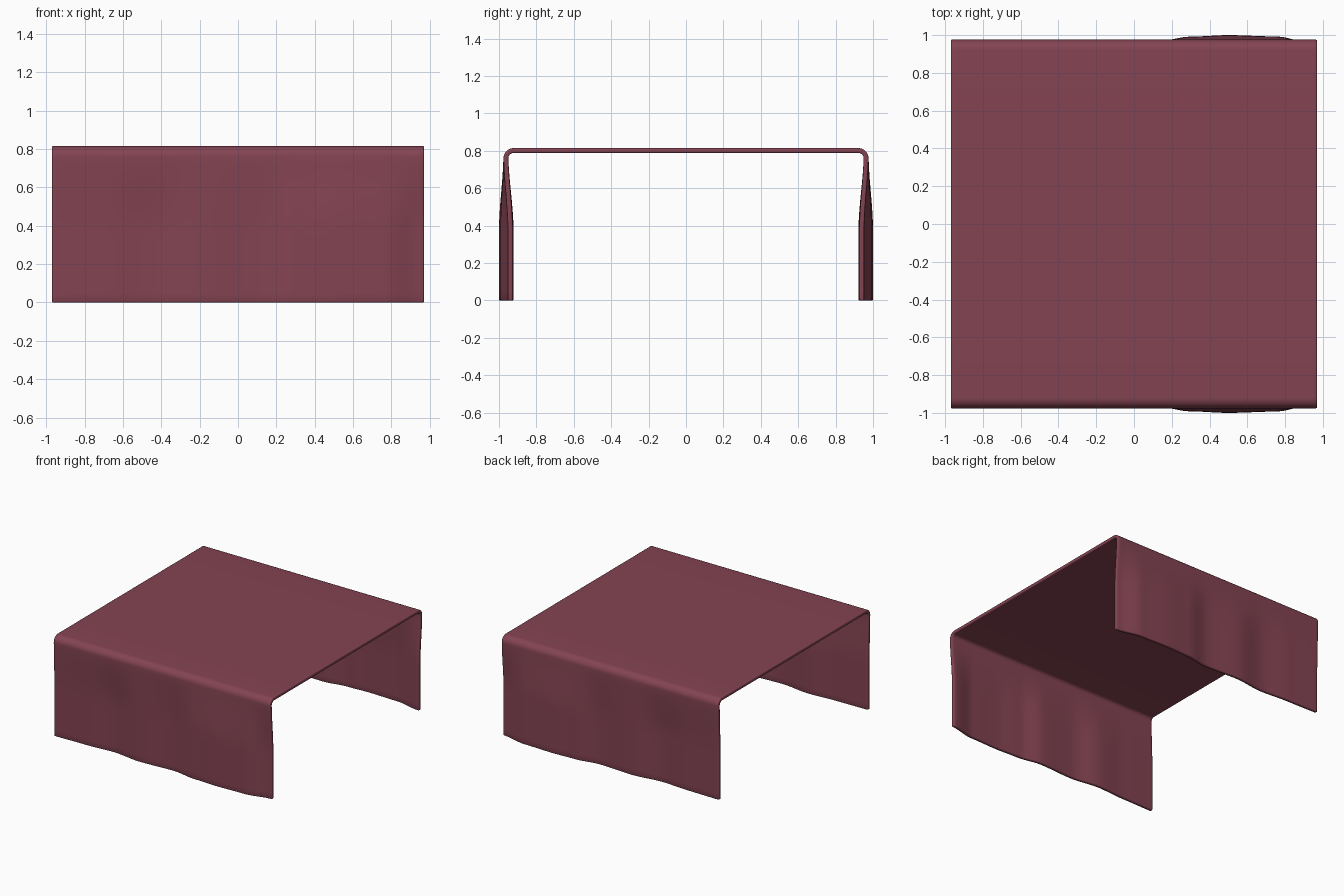
import bpy, bmesh, math

if "Cube" in bpy.data.objects:
    bpy.data.objects.remove(bpy.data.objects["Cube"])

# Outer distance of the hanging hem from the centre, along x
HEM = [(-0.97, .966), (-0.7, .962), (-0.45, .948), (-0.2, .976), (0.1, .962),
       (0.3, .992), (0.5, 1.0), (0.75, .993), (0.97, .952)]
HALF_X, TOP, SIDE, R = 0.97, 0.815, 0.976, 0.055


def smooth(t):
    t = max(0.0, min(1.0, t))
    return t * t * (3 - 2 * t)


def hem(x):
    for (x0, y0), (x1, y1) in zip(HEM, HEM[1:]):
        if x <= x1:
            return y0 + (y1 - y0) * smooth((x - x0) / (x1 - x0))
    return HEM[-1][1]


# Half profile (distance from centre, height), from the hem up to the top
half = [(SIDE, (TOP - R) * k / 16) for k in range(16)]
half += [(SIDE - R + R * math.cos(a), TOP - R + R * math.sin(a))
         for a in (math.pi / 2 * k / 8 for k in range(9))]
half += [(0.6, TOP), (0.2, TOP)]
profile = [(-1, d, z) for d, z in half] + [(1, d, z) for d, z in reversed(half)]

# Draped sheet: flat top, rounded folds, wavy hanging sides
bm = bmesh.new()
N = 72
rows = []
for i in range(N + 1):
    x = -HALF_X + 2 * HALF_X * i / N
    row = []
    for s, d, z in profile:
        wave = (hem(x) - SIDE) * smooth((0.79 - z) / 0.42)
        row.append(bm.verts.new((x, s * (d + wave), z)))
    rows.append(row)
for a, b in zip(rows, rows[1:]):
    for j in range(len(profile) - 1):
        bm.faces.new((a[j], b[j], b[j + 1], a[j + 1]))
mesh = bpy.data.meshes.new("draped_cloth")
bm.to_mesh(mesh)
bm.free()
cloth = bpy.data.objects.new("draped_cloth", mesh)
bpy.context.collection.objects.link(cloth)

# Fabric thickness and softened rims
solid = cloth.modifiers.new("thickness", 'SOLIDIFY')
solid.thickness = 0.026
solid.offset = -1
bev = cloth.modifiers.new("soft_rim", 'BEVEL')
bev.width = 0.006
bev.segments = 2
bev.limit_method = 'ANGLE'
bev.angle_limit = math.radians(50)

# Wine red fabric
mat = bpy.data.materials.new("wine_fabric")
mat.diffuse_color = (0.23, 0.057, 0.085, 1)
mat.use_nodes = True
mat.node_tree.nodes["Principled BSDF"].inputs["Base Color"].default_value = mat.diffuse_color
mesh.materials.append(mat)

bpy.context.view_layer.objects.active = cloth
cloth.select_set(True)
bpy.ops.object.shade_smooth_by_angle(angle=math.radians(50))
